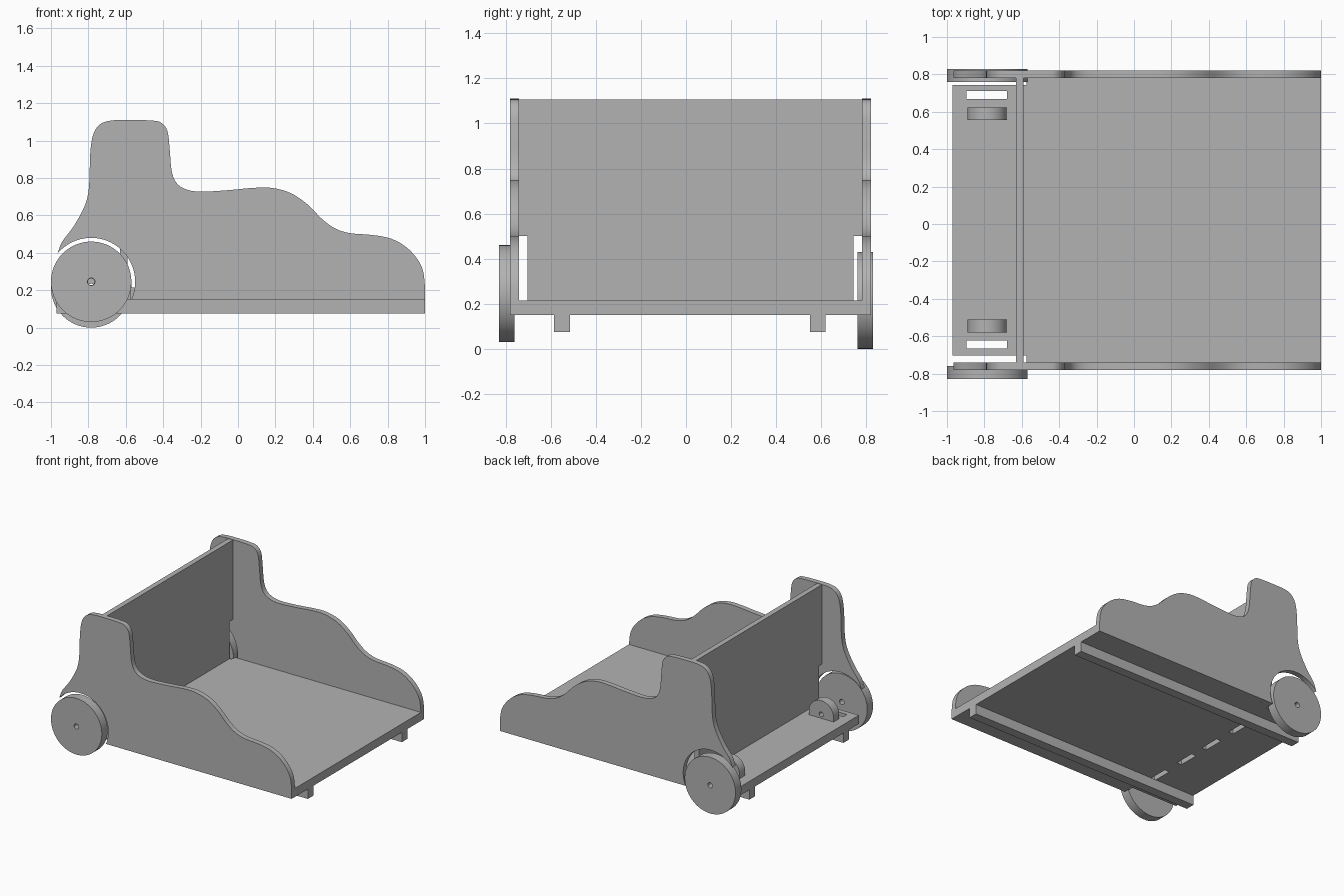
import bpy, bmesh
from math import sin, cos, radians, pi
from mathutils import Matrix, Vector

cube = bpy.data.objects.get("Cube")
if cube:
    bpy.data.objects.remove(cube, do_unlink=True)

grey = bpy.data.materials.new("plain grey")
grey.use_nodes = True
grey.diffuse_color = (0.45, 0.45, 0.45, 1)
grey.node_tree.nodes["Principled BSDF"].inputs["Base Color"].default_value = (0.45, 0.45, 0.45, 1)

# Frames that turn a flat outline to face along each axis
FRAMES = {
    "x": Matrix(((0, 0, 1, 0), (1, 0, 0, 0), (0, 1, 0, 0), (0, 0, 0, 1))),
    "y": Matrix.Rotation(pi / 2, 4, "X"),
    "z": Matrix.Identity(4),
}


def plate(name, loops, axis, low, high):
    """Cut a sheet from an outline (first loop) and holes (other loops)."""
    curve = bpy.data.curves.new(name, "CURVE")
    curve.dimensions = "2D"
    curve.fill_mode = "BOTH"
    curve.extrude = (high - low) / 2
    for loop in loops:
        spline = curve.splines.new("POLY")
        spline.points.add(len(loop) - 1)
        for point, (u, v) in zip(spline.points, loop):
            point.co = (u, v, 0, 1)
        spline.use_cyclic_u = True
    helper = bpy.data.objects.new(name + " outline", curve)
    bpy.context.collection.objects.link(helper)
    bpy.context.view_layer.update()
    deps = bpy.context.evaluated_depsgraph_get()
    mesh = bpy.data.meshes.new_from_object(helper.evaluated_get(deps))
    bpy.data.objects.remove(helper, do_unlink=True)

    shift = Vector([(low + high) / 2 if a == axis else 0 for a in "xyz"])
    mesh.transform(Matrix.Translation(shift) @ FRAMES[axis])
    bm = bmesh.new()
    bm.from_mesh(mesh)
    bmesh.ops.remove_doubles(bm, verts=bm.verts, dist=0.0005)
    bmesh.ops.recalc_face_normals(bm, faces=bm.faces)
    bm.to_mesh(mesh)
    bm.free()

    obj = bpy.data.objects.new(name, mesh)
    bpy.context.collection.objects.link(obj)
    mesh.materials.clear()
    mesh.materials.append(grey)
    bpy.ops.object.select_all(action="DESELECT")
    obj.select_set(True)
    bpy.context.view_layer.objects.active = obj
    bpy.ops.object.shade_smooth_by_angle(angle=radians(30))
    return obj


def arc(cx, cy, r, start, end, steps):
    angles = [radians(start + (end - start) * i / steps) for i in range(steps + 1)]
    return [(cx + r * cos(a), cy + r * sin(a)) for a in angles]


def circle(cx, cy, r, steps=64):
    return arc(cx, cy, r, 0, 360, steps)[:-1]


def rect(u0, v0, u1, v1):
    return [(u0, v0), (u1, v0), (u1, v1), (u0, v1)]


def smooth(points, steps=4):
    """Flowing line through the points."""
    pts = [Vector(p) for p in points]
    pts = [pts[0]] + pts + [pts[-1]]
    out = []
    for a, b, c, d in zip(pts, pts[1:], pts[2:], pts[3:]):
        for i in range(steps):
            t = i / steps
            out.append(tuple(0.5 * (2 * b + (c - a) * t + (2 * a - 5 * b + 4 * c - d) * t * t
                                    + (3 * b - a - 3 * c + d) * t ** 3)))
    return out + [tuple(pts[-1])]


BASE, FLOOR = 0.15, 0.215
AXLE_X, AXLE_Z = -0.785, 0.245
TABS = [(-0.25, 0.1), (0.46, 0.81)]
IN_FRONT, OUT_FRONT, IN_BACK, OUT_BACK = -0.74, -0.78, 0.78, 0.82

# Side panels: wavy top, wheel arch, notched bottom edge
wave = smooth([
    (1, 0.215), (0.99, 0.3), (0.96, 0.365), (0.9, 0.43), (0.82, 0.475), (0.72, 0.495),
    (0.6, 0.505), (0.52, 0.53), (0.45, 0.58), (0.37, 0.66), (0.28, 0.72), (0.18, 0.747),
    (0.08, 0.747), (-0.05, 0.735), (-0.2, 0.727), (-0.28, 0.74), (-0.33, 0.775),
    (-0.355, 0.84), (-0.365, 0.95), (-0.377, 1.05), (-0.41, 1.095), (-0.46, 1.107),
    (-0.57, 1.11), (-0.68, 1.107), (-0.74, 1.085), (-0.775, 1.03), (-0.79, 0.93),
    (-0.797, 0.75), (-0.82, 0.65), (-0.88, 0.54), (-0.94, 0.46), (-0.965, 0.395)])
arch = arc(AXLE_X, AXLE_Z, 0.235, 140, -23.8, 32)
bottom = []
for x0, x1 in TABS:
    bottom += [(x0, BASE), (x0, FLOOR), (x1, FLOOR), (x1, BASE)]
outline = wave + arch + bottom + [(1, BASE)]
plate("front_side_panel", [outline], "y", OUT_FRONT, IN_FRONT)
plate("back_side_panel", [outline], "y", IN_BACK, OUT_BACK)

# Floor: tabs into the panels, narrowed beside the wheels, slotted
front_edge, back_edge = [], []
for x0, x1 in TABS:
    front_edge += [(x0, IN_FRONT), (x0, OUT_FRONT), (x1, OUT_FRONT), (x1, IN_FRONT)]
    back_edge += [(x0, IN_BACK), (x0, OUT_BACK), (x1, OUT_BACK), (x1, IN_BACK)]
floor = ([(-0.97, -0.703), (-0.575, -0.703), (-0.575, IN_FRONT)] + front_edge
         + [(1, IN_FRONT), (1, IN_BACK)] + back_edge[::-1]
         + [(-0.575, IN_BACK), (-0.575, 0.743), (-0.97, 0.743)])
wheel_slots = [rect(-0.895, y, -0.68, y + 0.043) for y in (-0.665, 0.668)]
board_slots = [rect(-0.63, y - 0.08, -0.59, y + 0.08) for y in (-0.45, -0.16, 0.11, 0.4)]
plate("floor", [floor] + wheel_slots + board_slots, "z", BASE, FLOOR)

# Upright board with lower corners cut away
board = [(-0.703, FLOOR), (0.743, FLOOR), (0.743, 0.5), (IN_BACK, 0.5),
         (IN_BACK, 1.107), (IN_FRONT, 1.107), (IN_FRONT, 0.5), (-0.703, 0.5)]
plate("upright_board", [board], "x", -0.63, -0.59)

# Rails below the floor and axle brackets above it
bracket = ([(AXLE_X + 0.105, FLOOR)] + arc(AXLE_X, AXLE_Z, 0.105, 0, 180, 32)
           + [(AXLE_X - 0.105, FLOOR)])
for side, y in (("front", -0.585), ("back", 0.55)):
    plate(side + "_rail", [rect(-0.97, 0.075, 1, BASE)], "y", y, y + 0.07)
    plate(side + "_axle_bracket", [bracket, circle(AXLE_X, AXLE_Z, 0.018, 24)],
          "y", y + 0.006, y + 0.074)

# Wheels
for side, y, z in (("front", -0.83, AXLE_Z), ("back", 0.76, 0.215)):
    plate(side + "_wheel", [circle(AXLE_X, z, 0.215), circle(AXLE_X, z, 0.02, 24)],
          "y", y, y + 0.07)
